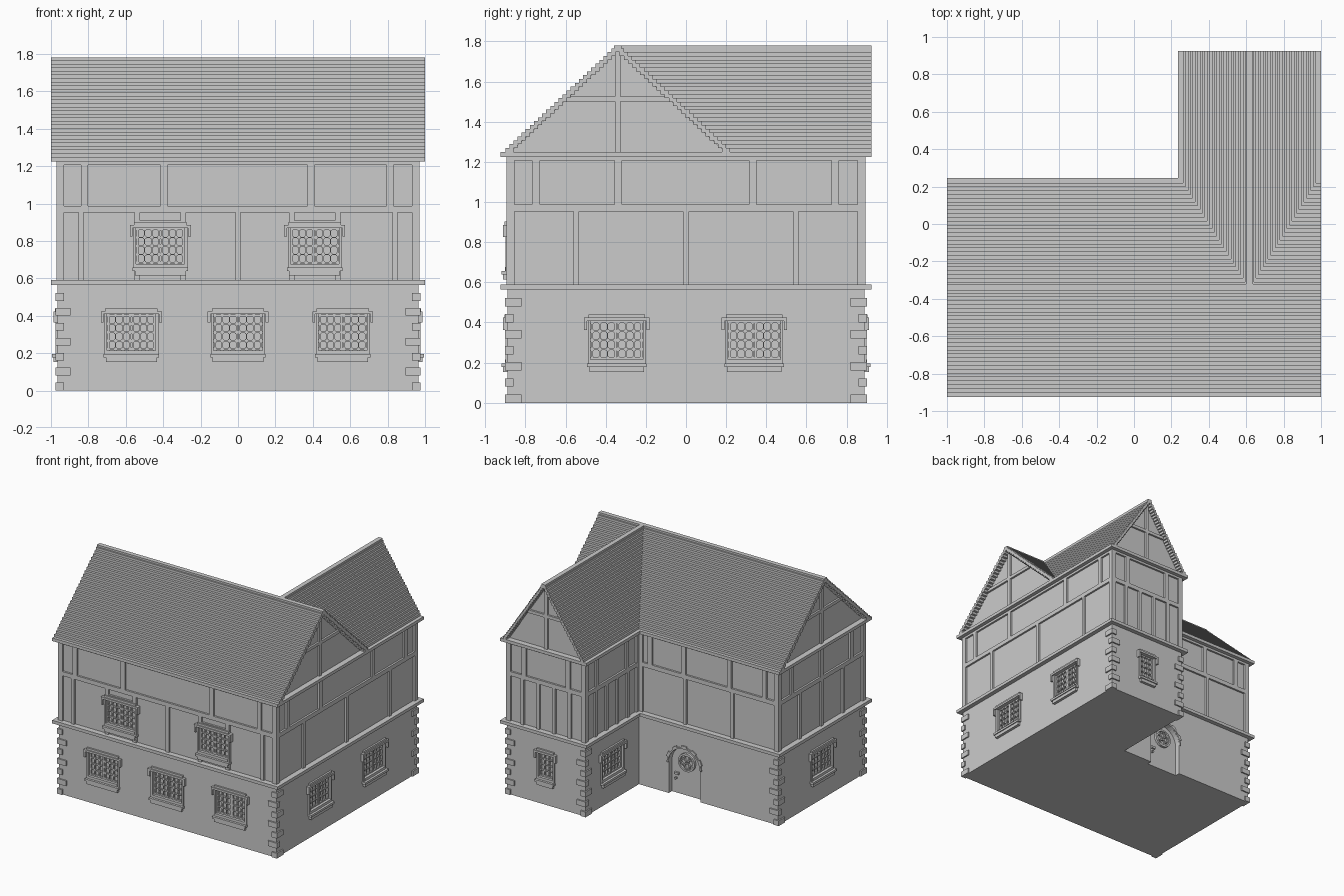
import bpy, bmesh, math
from mathutils import Matrix, Vector

if "Cube" in bpy.data.objects:
    bpy.data.objects.remove(bpy.data.objects["Cube"])

stone = bpy.data.materials.new("plain_grey")
stone.use_nodes = True
GREY = (0.6, 0.6, 0.6, 1)
stone.diffuse_color = GREY
stone.node_tree.nodes["Principled BSDF"].inputs["Base Color"].default_value = GREY

# L-shaped plan: outer half sizes and inner corner
X, Y, XI, YI = 0.965, 0.89, 0.27, 0.21
MAIN_C, WING_C = (YI - Y) / 2, (X + XI) / 2
EAVE, RIDGE, COURSES = 1.25, 1.765, 27


def wall_basis(u, n, origin):
    """Frame of a wall: u runs along it, n points outward, z is up."""
    m = Matrix((u, n, (0, 0, 1))).transposed().to_4x4()
    m.translation = Vector(origin)
    return m


FRONT = wall_basis((1, 0, 0), (0, -1, 0), (0, -Y, 0))
RIGHT = wall_basis((0, 1, 0), (1, 0, 0), (X, 0, 0))
LEFT = wall_basis((0, 1, 0), (-1, 0, 0), (-X, 0, 0))
BACK = wall_basis((1, 0, 0), (0, 1, 0), (0, YI, 0))
WING_BACK = wall_basis((1, 0, 0), (0, 1, 0), (0, Y, 0))
WING_SIDE = wall_basis((0, 1, 0), (-1, 0, 0), (XI, 0, 0))
WORLD = Matrix.Identity(4)


def box(bm, basis, u0, u1, d0, d1, z0, z1):
    mid = Matrix.Translation(((u0 + u1) / 2, (d0 + d1) / 2, (z0 + z1) / 2))
    size = Matrix.Diagonal((abs(u1 - u0), abs(d1 - d0), abs(z1 - z0), 1))
    bmesh.ops.create_cube(bm, size=1, matrix=basis @ mid @ size)


def disc(bm, basis, u, z, r, d0, d1, sides=8):
    m = basis @ Matrix.Translation((u, (d0 + d1) / 2, z)) @ Matrix.Rotation(math.pi / 2, 4, 'X')
    bmesh.ops.create_cone(bm, cap_ends=True, segments=sides, radius1=r, radius2=r,
                          depth=d1 - d0, matrix=m)


def ring(bm, basis, u, z, r0, r1, d0, d1, count, sweep=2 * math.pi, jag=0):
    """Blocks laid around an arc, alternately longer by jag."""
    step = sweep / count
    for i in range(count):
        a = (i + 0.5) * step
        outer = r1 + jag * (i % 2)
        turn = Matrix.Translation((u, 0, z)) @ Matrix.Rotation(-a, 4, 'Y')
        half = math.tan(step / 2) * r1
        box(bm, basis @ turn, r0, outer, d0, d1, -half, half)


def prism(bm, points, basis, d0, d1):
    """Extrude a (u, z) outline along the basis normal."""
    face = bm.faces.new([bm.verts.new(basis @ Vector((u, d0, z))) for u, z in points])
    new = bmesh.ops.extrude_face_region(bm, geom=[face])["geom"]
    move = basis.to_3x3() @ Vector((0, d1 - d0, 0))
    bmesh.ops.translate(bm, vec=move, verts=[g for g in new if isinstance(g, bmesh.types.BMVert)])


def plan(bm, o, z0, z1):
    """Slab over the L-shaped plan, grown by o."""
    flat = Matrix(((1, 0, 0, 0), (0, 0, 1, 0), (0, 1, 0, 0), (0, 0, 0, 1)))
    prism(bm, [(-X - o, -Y - o), (X + o, -Y - o), (X + o, Y + o), (XI - o, Y + o),
               (XI - o, YI + o), (-X - o, YI + o)], flat, z0, z1)


def finish(name, bm):
    bmesh.ops.recalc_face_normals(bm, faces=bm.faces)
    mesh = bpy.data.meshes.new(name)
    bm.to_mesh(mesh)
    bm.free()
    mesh.materials.append(stone)
    ob = bpy.data.objects.new(name, mesh)
    bpy.context.collection.objects.link(ob)
    return ob


cutters, frames, lattice = bmesh.new(), bmesh.new(), bmesh.new()


def window(basis, u, lift=0.0, panes=2):
    a = 0.065 * panes
    lo, hi = 0.215 + lift, 0.408 + lift
    box(cutters, basis, u - a, u + a, -0.03, 0.05, lo, hi)
    # hood, dropped ends, jambs and sill
    box(frames, basis, u - a - 0.01, u + a + 0.01, -0.015, 0.014, hi + 0.015, hi + 0.032)
    box(frames, basis, u - a - 0.033, u + a + 0.033, -0.015, 0.022, hi, hi + 0.016)
    box(frames, basis, u - a - 0.018, u + a + 0.018, -0.015, 0.03, lo - 0.037, lo - 0.02)
    box(frames, basis, u - a - 0.006, u + a + 0.006, -0.015, 0.022, lo - 0.062, lo - 0.037)
    box(frames, basis, u - a, u + a, -0.02, 0.012, lo - 0.02, lo)
    for s in (-1, 1):
        box(frames, basis, u + s * (a + 0.018), u + s * (a + 0.033), -0.015, 0.022, hi - 0.045, hi)
        box(frames, basis, u + s * a, u + s * (a + 0.014), -0.015, 0.01, lo - 0.02, hi)
    # sashes with pierced tracery
    cols, rows = 3, 4
    for p in range(panes):
        left = u - a + 0.13 * p + 0.007
        w, h = 0.116, hi - lo - 0.012
        for i in range(cols + 1):
            x = left + w * i / cols
            t = 0.005 if i in (0, cols) else 0.003
            box(lattice, basis, x - t, x + t, -0.024, -0.008, lo, hi)
            for j in range(rows + 1):
                disc(lattice, basis, x, lo + 0.006 + h * j / rows, 0.011, -0.022, -0.010)
        for j in range(rows + 1):
            z = lo + 0.006 + h * j / rows
            t = 0.005 if j in (0, rows) else 0.003
            box(lattice, basis, left, left + w, -0.024, -0.008, z - t, z + t)


for u in (-0.57, 0, 0.56):
    window(FRONT, u)
for u in (-0.415, 0.41):
    window(FRONT, u, 0.462)
for u in (-0.345, 0.34):
    window(RIGHT, u)
window(LEFT, -0.34)
window(WING_SIDE, 0.55)
window(WING_BACK, WING_C, panes=1)

# arched doorway with round traceried light and handle
DX, SPRING, R = -0.135, 0.25, 0.14
arc = [(DX + R * math.cos(a), SPRING + R * math.sin(a))
       for a in (math.pi * i / 16 for i in range(17))]
prism(cutters, [(DX + R, -0.05)] + arc + [(DX - R, -0.05)], BACK, -0.04, 0.05)
door = bmesh.new()
ring(door, BACK, DX, SPRING, R, R + 0.012, -0.02, 0.01, 11, math.pi, 0.012)
ring(door, BACK, DX, 0.27, 0.058, 0.072, -0.045, -0.02, 16)
for k in range(4):
    a = k * math.pi / 2
    ring(door, BACK, DX + 0.032 * math.cos(a), 0.27 + 0.032 * math.sin(a),
         0.018, 0.026, -0.045, -0.025, 10)
box(door, BACK, DX + 0.075, DX + 0.11, -0.045, -0.025, 0.15, 0.168)
disc(door, BACK, DX + 0.1, 0.12, 0.009, -0.045, -0.02)
finish("door_details", door)

# wall bodies with the openings cut
cutter = finish("opening_cutter", cutters)
cutter.hide_render = True
for name, o, z0, z1 in (("ground_floor_walls", 0, 0, 0.57), ("upper_floor_walls", -0.01, 0.57, 1.24)):
    bm = bmesh.new()
    plan(bm, o, z0, z1)
    ob = finish(name, bm)
    cut = ob.modifiers.new("openings", 'BOOLEAN')
    cut.operation, cut.solver, cut.object = 'DIFFERENCE', 'EXACT', cutter
    bpy.context.view_layer.update()
    shape = bpy.data.meshes.new_from_object(ob.evaluated_get(bpy.context.evaluated_depsgraph_get()))
    ob.modifiers.clear()
    ob.data = shape
bpy.data.objects.remove(cutter)
finish("window_surrounds", frames)
finish("window_tracery", lattice)

# floor and eaves bands
bands = bmesh.new()
plan(bands, 0.035, 0.565, 0.59)
plan(bands, 0.035, 1.225, EAVE)
finish("floor_and_eaves_bands", bands)

# timber framing
timber = bmesh.new()
D0, D1 = -0.014, 0.005


def framing(basis, u0, u1, low, high):
    box(timber, basis, u0, u1, D0, D1, 0.953, 0.987)
    box(timber, basis, u0, u1, D0, D1, 1.207, 1.225)
    for u in (u0 + 0.015, u1 - 0.015):
        box(timber, basis, u - 0.02, u + 0.02, D0, D1, 0.59, 1.225)
    for u in low:
        box(timber, basis, u - 0.014, u + 0.014, D0, D1, 0.59, 0.953)
    for u in high:
        box(timber, basis, u - 0.019, u + 0.019, D0, D1, 0.987, 1.207)


def spread(u0, u1, *parts):
    return [u0 + (u1 - u0) * p for p in parts]


framing(FRONT, -X, X, (-0.84, 0, 0.84), (-0.82, -0.395, 0.39, 0.812))
framing(RIGHT, -Y, Y, (-0.547, 0, 0.547), (-0.747, -0.337, 0.333, 0.743))
framing(LEFT, -Y, YI, spread(-Y, YI, 0.25, 0.5, 0.75), spread(-Y, YI, 0.16, 0.5, 0.84))
framing(BACK, -X, XI, spread(-X, XI, 0.33, 0.67), spread(-X, XI, 0.1, 0.35, 0.68, 0.92))
framing(WING_BACK, XI, X, spread(XI, X, 0.2, 0.4, 0.6, 0.8), spread(XI, X, 0.22, 0.78))
framing(WING_SIDE, YI, Y, spread(YI, Y, 0.2, 0.4, 0.6, 0.8), spread(YI, Y, 0.22, 0.78))
for c in (-0.415, 0.41):
    box(timber, FRONT, c - 0.135, c + 0.135, D0, D1, 0.895, 0.91)
    for s in (-1, 1):
        for z0, z1 in ((0.59, 0.66), (0.89, 0.955)):
            box(timber, FRONT, c + s * 0.108, c + s * 0.138, D0, D1, z0, z1)
for basis, c, half in ((RIGHT, MAIN_C, 0.56), (LEFT, MAIN_C, 0.56), (WING_BACK, WING_C, 0.355)):
    box(timber, basis, c - 0.014, c + 0.014, D0, D1, EAVE, 1.75)
    box(timber, basis, c - half * 0.48, c + half * 0.48, D0, D1, 1.5, 1.525)
finish("timber_framing", timber)

# gable walls under the roof
gables = bmesh.new()
for basis, c, w, d0, d1 in ((RIGHT, MAIN_C, 0.545, -2 * X + 0.01, -0.01),
                            (WING_BACK, WING_C, 0.335, MAIN_C - Y, -0.01)):
    prism(gables, [(c - w, 1.24), (c + w, 1.24), (c, RIDGE - 0.01)], basis, d0, d1)
finish("gable_walls", gables)

# stepped roof courses, the wing meeting the main roof in valleys
roof = bmesh.new()
rise = (RIDGE - EAVE) / COURSES
main_run, wing_run = 0.55 / COURSES, 0.345 / COURSES
for i in range(COURSES):
    z = EAVE + i * rise
    m, w = 0.56 - i * main_run, 0.355 - i * wing_run
    for s in (-1, 1):
        box(roof, WORLD, -1, 1, MAIN_C + s * m, MAIN_C + s * max(m - 2 * main_run, 0), z, z + rise)
        box(roof, WORLD, WING_C + s * w, WING_C + s * max(w - 2 * wing_run, 0),
            MAIN_C + m - 0.02, Y + 0.035, z, z + rise)
box(roof, WORLD, -1, 1, MAIN_C - 0.018, MAIN_C + 0.018, RIDGE - 0.01, RIDGE + 0.015)
box(roof, WORLD, WING_C - 0.018, WING_C + 0.018, MAIN_C, Y + 0.035, RIDGE - 0.01, RIDGE + 0.015)
finish("roof_courses", roof)

# alternating corner stones
quoins = bmesh.new()
OUT = 0.011
for x, y, sx, sy in ((-X, -Y, -1, -1), (X, -Y, 1, -1), (X, Y, 1, 1), (XI, Y, -1, 1), (-X, YI, -1, 1)):
    for i in range(7):
        lx, ly = (0.035, 0.07) if i % 2 == 0 else (0.07, 0.03)
        box(quoins, WORLD, x + sx * OUT, x - sx * lx, y + sy * OUT, y - sy * ly, 0.08 * i, 0.08 * i + 0.042)
finish("corner_stones", quoins)
